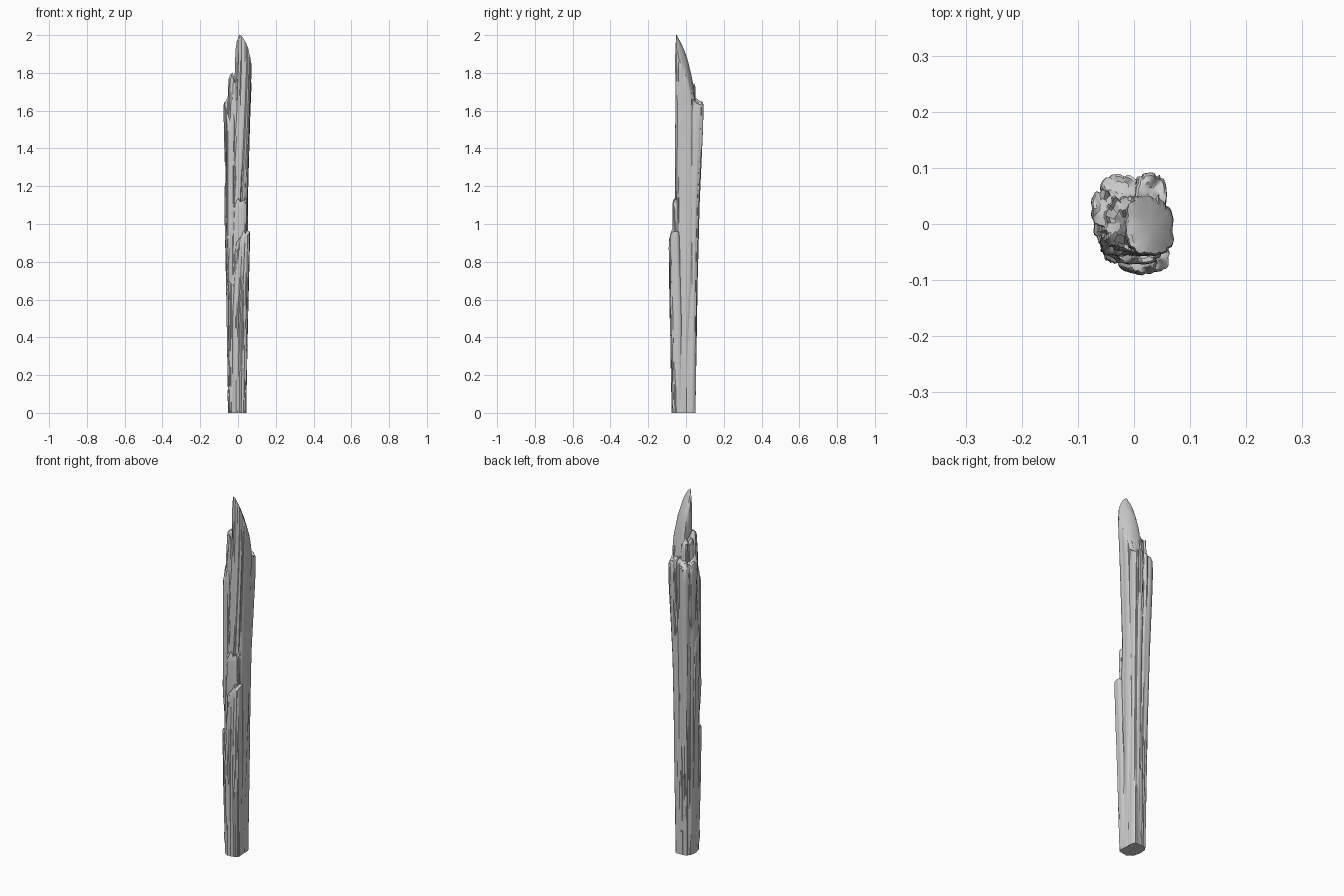
import bpy, bmesh, math, random
from mathutils import noise, Vector

if "Cube" in bpy.data.objects:
    bpy.data.objects.remove(bpy.data.objects["Cube"])

random.seed(4)


def lerp_box(boxes, z):
    """Interpolate the (xmin, xmax, ymin, ymax) extents at height z."""
    if z <= boxes[0][0]:
        return boxes[0][1:]
    for a, b in zip(boxes, boxes[1:]):
        if z <= b[0]:
            t = (z - a[0]) / (b[0] - a[0])
            return [p + (q - p) * t for p, q in zip(a[1:], b[1:])]
    return boxes[-1][1:]


def strand(name, boxes, top, segs=36, rows=22, depth=0.16, ragged=0.02):
    """Fluted wooden splinter following boxes, ending in a ragged slanted break."""
    seed = Vector([random.uniform(0, 50) for _ in range(3)])
    z0 = boxes[0][0]

    def point(a, z, s=1.0):
        x0, x1, y0, y1 = lerp_box(boxes, z)
        c, d = math.cos(a), math.sin(a)
        n = noise.noise(Vector((c * 2.4, d * 2.4, z * 0.5)) + seed)
        groove = max(0, 1 - abs(n) * 5)
        fine = noise.noise(Vector((c * 6, d * 6, z * 1.2)) + seed)
        f = (1 - depth * groove - 0.05 * max(0, fine)) * s
        bx = math.copysign(abs(c) ** 0.8, c)
        by = math.copysign(abs(d) ** 0.8, d)
        return ((x0 + x1) / 2 + (x1 - x0) / 2 * f * bx,
                (y0 + y1) / 2 + (y1 - y0) / 2 * f * by)

    def break_z(x, y):
        return top(x, y) + ragged * noise.noise(Vector((x * 45, y * 45, 0)) + seed)

    bm = bmesh.new()
    angles = [2 * math.pi * i / segs for i in range(segs)]
    zt_nom = boxes[-1][0]
    ends = [break_z(*point(a, zt_nom)) for a in angles]
    rings = []
    for r in range(rows + 1):
        ring = []
        for a, e in zip(angles, ends):
            z = z0 + (e - z0) * r / rows
            s = 0.95 if r == rows else 1.0
            ring.append(bm.verts.new((*point(a, z, s), z)))
        rings.append(ring)
    # broken end surface
    for s in (0.8, 0.5, 0.22):
        ring = []
        for a in angles:
            x, y = point(a, zt_nom, s)
            ring.append(bm.verts.new((x, y, break_z(x, y) + 0.004)))
        rings.append(ring)
    for lo, hi in zip(rings, rings[1:]):
        for i in range(segs):
            j = (i + 1) % segs
            bm.faces.new((lo[i], lo[j], hi[j], hi[i]))
    bm.faces.new(rings[-1])
    bm.faces.new(rings[0][::-1])
    me = bpy.data.meshes.new(name)
    bm.to_mesh(me)
    bm.free()
    ob = bpy.data.objects.new(name, me)
    bpy.context.collection.objects.link(ob)
    bpy.context.view_layer.objects.active = ob
    ob.select_set(True)
    bpy.ops.object.shade_smooth_by_angle(angle=math.radians(35))
    ob.select_set(False)
    return ob


def slant(z, x0, y0, sx, sy):
    return lambda x, y: z - sx * (x - x0) - sy * (y - y0)


def main_top(x, y):
    # steep toward the back, gentle then steep toward the right
    u = max(0, y + 0.052) / 0.1
    v = max(0, x) / 0.075
    return 2.0 - 0.16 * u - 0.17 * u ** 3 - 0.13 * v ** 2 - 1.5 * max(0, -x)


# tall core with the slanted point
strand("main_trunk", [(0, -.049, .044, -.072, .048), (.9, -.06, .052, -.07, .06),
       (1.12, -.06, .052, -.058, .06), (1.6, -.022, .066, -.057, .058),
       (1.86, -.016, .077, -.058, .052), (2, -.016, .075, -.058, .05)],
       main_top, segs=64, rows=40, depth=0.1, ragged=0.006)

# left and middle splinter, second tallest
strand("left_splinter", [(0, -.052, .0, -.05, .04), (.6, -.062, .0, -.055, .045),
       (1.2, -.068, .0, -.055, .05), (1.77, -.052, .018, -.05, .054)],
       slant(1.75, -.02, 0, .6, .5), ragged=0.05)

# back splinters
strand("back_right_splinter", [(0, -.005, .04, -.01, .05), (.7, -.005, .045, 0, .062),
       (1.1, -.005, .048, .0, .072), (1.5, -.005, .058, .01, .09),
       (1.65, 0, .06, .02, .094)], slant(1.645, .03, .06, .3, .5))
strand("back_left_splinter", [(0, -.042, .01, 0, .05), (.7, -.048, .01, .01, .062),
       (1.1, -.055, .01, .01, .072), (1.5, -.062, .01, .02, .088),
       (1.64, -.06, .01, .03, .091)], slant(1.63, -.03, .06, -.4, .4))

# thin side flakes that taper in at mid height
strand("left_flake", [(1.22, -.055, -.04, .01, .03), (1.34, -.072, -.035, -.005, .055),
       (1.65, -.078, -.035, -.008, .064)], slant(1.635, -.06, .03, -1, .4), segs=28, ragged=.04)
strand("front_left_flake", [(.7, -.05, -.03, -.045, -.03), (.9, -.062, -.015, -.06, -.015),
       (1.58, -.062, -.012, -.058, -.01)], slant(1.56, -.04, -.04, -1, -1), segs=28, ragged=.06)
strand("left_low_flake", [(0, -.05, -.03, -.02, .02), (.4, -.058, -.03, -.03, .03),
       (1.1, -.073, -.03, -.035, .03)], slant(1.25, -.05, 0, -3, 1), segs=28)

# short front splinters
strand("front_right_splinter", [(0, .005, .044, -.07, -.02), (.5, .01, .054, -.083, -.02),
       (.96, .018, .065, -.086, -.035)], slant(.95, .04, -.06, -.4, -.3))
strand("front_middle_splinter", [(0, -.03, .022, -.076, -.02), (.5, -.032, .03, -.087, -.02),
       (.92, -.012, .045, -.092, -.035)], slant(.93, .02, -.07, -1.2, -.5), ragged=.04)
strand("front_step_splinter", [(.5, -.04, .03, -.06, -.02), (.9, -.045, .045, -.071, -.02),
       (1.12, -.035, .05, -.073, -.03)], slant(1.11, .02, -.06, -.3, -.5), ragged=.05)
strand("front_left_splinter", [(0, -.045, -.01, -.062, -.02), (.4, -.053, -.01, -.07, -.02),
       (.72, -.055, -.015, -.072, -.03)], slant(.7, -.03, -.05, -1.5, -.5), ragged=.05)

# small chip near the foot
strand("foot_chip", [(.02, -.05, -.03, -.045, -.02), (.08, -.056, -.03, -.055, -.01),
       (.16, -.053, -.03, -.05, -.015)], slant(.15, -.045, -.03, -1, 0), segs=20, rows=6)
